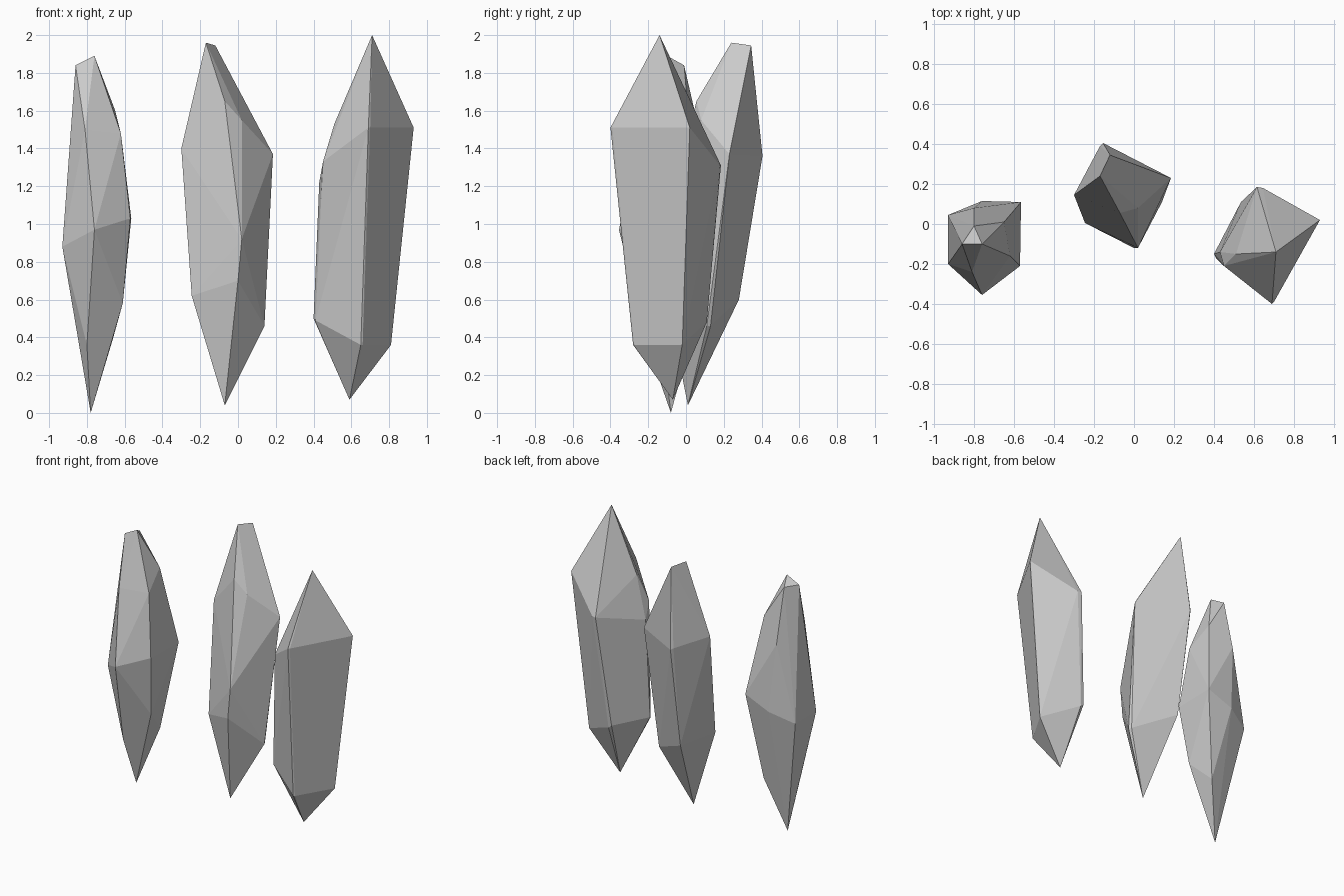
import bpy, bmesh, math


def crystal(name, tips, shoulder, girdle, base):
    """Flat-faceted shard: convex skin over rings of corner points."""
    bm = bmesh.new()
    for p in tips + shoulder + girdle + base:
        bm.verts.new(p)
    hull = bmesh.ops.convex_hull(bm, input=bm.verts[:])
    junk = {g for g in hull["geom_interior"] + hull["geom_unused"]
            if isinstance(g, bmesh.types.BMVert)}
    bmesh.ops.delete(bm, geom=list(junk), context='VERTS')
    bmesh.ops.dissolve_limit(bm, angle_limit=math.radians(2),
                             verts=bm.verts[:], edges=bm.edges[:])
    bmesh.ops.recalc_face_normals(bm, faces=bm.faces[:])
    mesh = bpy.data.meshes.new(name)
    bm.to_mesh(mesh)
    bm.free()
    ob = bpy.data.objects.new(name, mesh)
    bpy.context.collection.objects.link(ob)
    return ob


# Left shard: widest at the middle, small three-cornered cut tip
crystal("left_crystal",
        tips=[(-0.86, -0.10, 1.84), (-0.76, -0.10, 1.89), (-0.80, -0.01, 1.84)],
        shoulder=[(-0.81, -0.24, 1.50), (-0.62, -0.16, 1.48),
                  (-0.65, 0.01, 1.60), (-0.80, 0.08, 1.45)],
        girdle=[(-0.93, -0.20, 0.88), (-0.76, -0.355, 0.97), (-0.57, -0.21, 1.03),
                (-0.565, 0.11, 1.03), (-0.76, 0.115, 0.95), (-0.93, 0.045, 0.88)],
        base=[(-0.80, -0.205, 0.36), (-0.61, -0.15, 0.58),
              (-0.66, 0.03, 0.40), (-0.78, -0.08, 0.0)])

# Middle shard: ridge tip and a chipped front corner
crystal("middle_crystal",
        tips=[(-0.17, 0.24, 1.96), (-0.12, 0.345, 1.945)],
        shoulder=[(-0.07, 0.055, 1.65), (0.02, 0.08, 1.55), (-0.09, 0.025, 1.40),
                  (-0.30, 0.145, 1.40), (0.185, 0.23, 1.37),
                  (-0.155, 0.405, 1.36), (-0.17, 0.39, 1.37)],
        girdle=[(0.02, -0.12, 0.92), (0.0, -0.12, 0.70)],
        base=[(-0.245, 0.005, 0.62), (0.14, 0.11, 0.46), (0.13, 0.13, 0.46),
              (-0.15, 0.28, 0.60), (-0.07, 0.01, 0.04)])

# Right shard: four-sided prism with pointed ends and narrow bevelled edges
crystal("right_crystal",
        tips=[(0.71, -0.14, 2.0)],
        shoulder=[(0.69, -0.40, 1.51), (0.70, -0.39, 1.51), (0.93, 0.02, 1.51),
                  (0.645, 0.18, 1.31), (0.615, 0.185, 1.31),
                  (0.51, -0.15, 1.53), (0.43, -0.14, 1.22), (0.45, -0.21, 1.33)],
        girdle=[(0.65, -0.28, 0.36), (0.66, -0.275, 0.36), (0.81, -0.02, 0.36)],
        base=[(0.56, 0.11, 0.48), (0.535, 0.11, 0.50), (0.40, -0.15, 0.50),
              (0.41, -0.17, 0.49), (0.59, -0.07, 0.07)])
